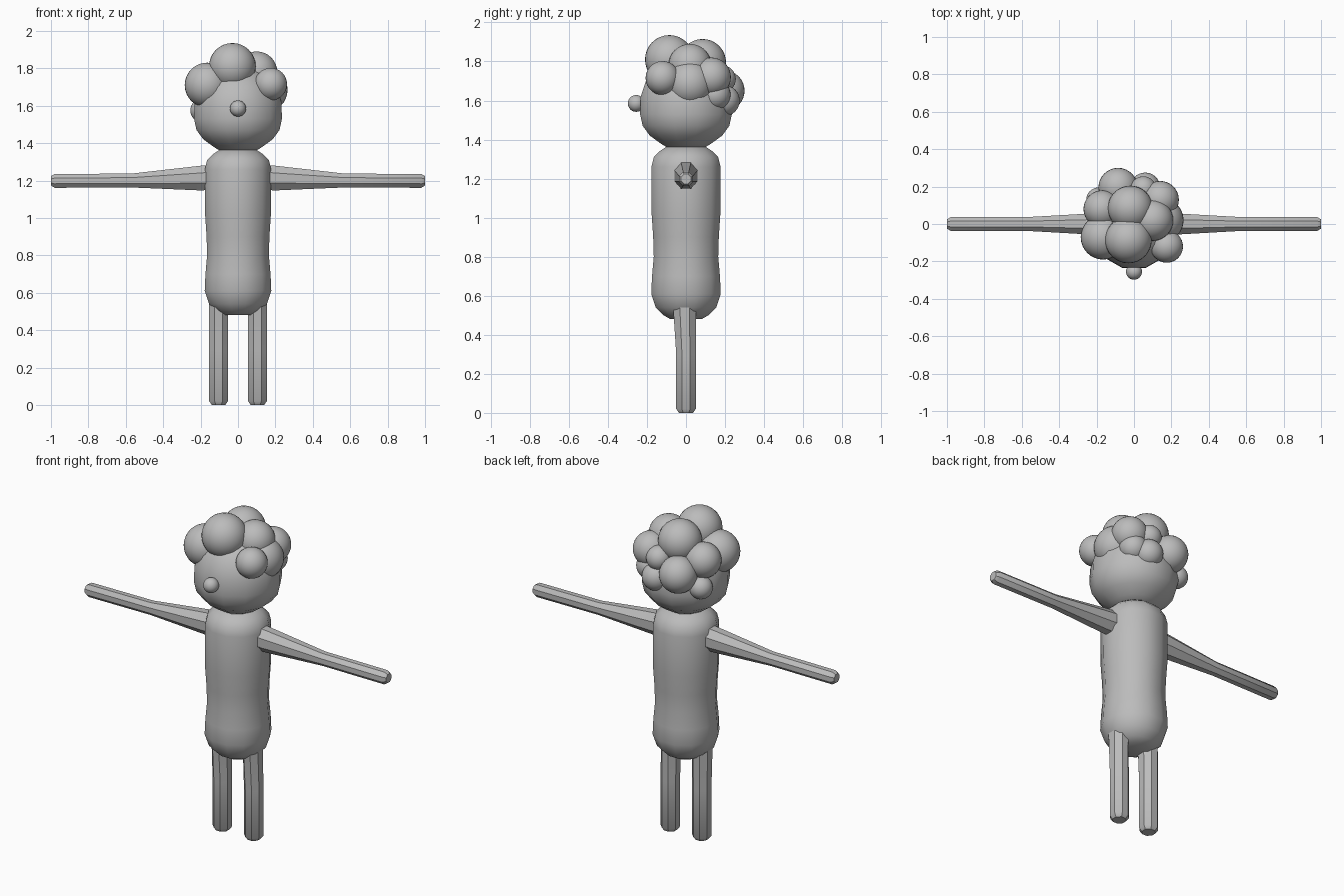
import bpy, bmesh, math
from mathutils import Vector

cube = bpy.data.objects.get("Cube")
if cube:
    bpy.data.objects.remove(cube, do_unlink=True)

grey = bpy.data.materials.new("plain_grey")
grey.use_nodes = True
grey.diffuse_color = (0.5, 0.5, 0.5, 1)
grey.node_tree.nodes["Principled BSDF"].inputs["Base Color"].default_value = (0.5, 0.5, 0.5, 1)


def finish(name, bm, angle):
    """Turn a bmesh into a shaded, coloured object."""
    bmesh.ops.recalc_face_normals(bm, faces=bm.faces)
    mesh = bpy.data.meshes.new(name)
    bm.to_mesh(mesh)
    bm.free()
    mesh.materials.append(grey)
    obj = bpy.data.objects.new(name, mesh)
    bpy.context.collection.objects.link(obj)
    bpy.ops.object.select_all(action='DESELECT')
    obj.select_set(True)
    bpy.context.view_layer.objects.active = obj
    bpy.ops.object.shade_smooth_by_angle(angle=math.radians(angle))
    return obj


def loft(name, rings, sides, place, angle):
    """Skin rings of (position, centre u, centre v, radius u, radius v)."""
    bm = bmesh.new()
    grow = 1 / math.cos(math.pi / sides)
    loops = []
    for t, cu, cv, ru, rv in rings:
        loop = []
        for i in range(sides):
            a = math.tau * (i + 0.5) / sides
            loop.append(bm.verts.new(place(t, cu + ru * grow * math.cos(a),
                                           cv + rv * grow * math.sin(a))))
        loops.append(loop)
    for low, high in zip(loops, loops[1:]):
        for i in range(sides):
            j = (i + 1) % sides
            bm.faces.new((low[i], low[j], high[j], high[i]))
    bm.faces.new(loops[0])
    bm.faces.new(loops[-1])
    return finish(name, bm, angle)


def lathe(name, profile, sides):
    rings = [(z, 0, 0, r, r) for z, r in profile]
    return loft(name, rings, sides, lambda t, u, v: Vector((u, v, t)), 40)


def ball(name, x, y, z, r):
    bm = bmesh.new()
    bmesh.ops.create_uvsphere(bm, u_segments=32, v_segments=16, radius=r)
    bmesh.ops.translate(bm, verts=bm.verts, vec=(x, y, z))
    return finish(name, bm, 40)


# Torso and head
lathe("torso", [(0.48, 0.08), (0.50, 0.115), (0.54, 0.155), (0.61, 0.178),
                (0.70, 0.174), (0.80, 0.165), (0.90, 0.168), (1.02, 0.176),
                (1.26, 0.177), (1.31, 0.165), (1.34, 0.135), (1.37, 0.09)], 12)
lathe("head", [(1.355, 0.09), (1.38, 0.13), (1.42, 0.185), (1.47, 0.222),
               (1.53, 0.235), (1.62, 0.232), (1.70, 0.205), (1.77, 0.15),
               (1.81, 0.07)], 12)
ball("nose", 0, -0.255, 1.585, 0.043)

# Tapered arms and straight legs, one of each per side
arm = [(0.10, 0, 1.22, 0.06, 0.068), (0.20, 0, 1.213, 0.058, 0.066),
       (0.57, 0, 1.2, 0.037, 0.037), (0.98, 0, 1.198, 0.037, 0.037),
       (1.0, 0, 1.198, 0.025, 0.025)]
leg = [(0, 0.104, 0, 0.036, 0.036), (0.02, 0.104, 0, 0.05, 0.05),
       (0.30, 0.104, 0, 0.05, 0.05), (0.56, 0.104, -0.008, 0.05, 0.059)]
for side, s in (("left", 1), ("right", -1)):
    loft(side + "_arm", arm, 8, lambda t, u, v: Vector((s * t, u, v)), 35)
    loft(side + "_leg", leg, 8, lambda t, u, v: Vector((s * u, v, t)), 35)

# Curls of hair: centre and radius
curls = [
    (-0.03, -0.085, 1.81, 0.125),
    (-0.165, -0.07, 1.71, 0.12),
    (0.175, -0.12, 1.715, 0.087),
    (0.10, 0.02, 1.78, 0.11),
    (-0.02, 0.085, 1.795, 0.12),
    (0.145, 0.02, 1.685, 0.12),
    (0.14, 0.13, 1.72, 0.1),
    (0.13, 0.15, 1.63, 0.078),
    (0.06, 0.195, 1.6, 0.08),
    (0.05, 0.185, 1.71, 0.07),
    (-0.085, 0.195, 1.65, 0.105),
    (-0.17, 0.08, 1.715, 0.1),
    (-0.19, 0.13, 1.575, 0.065),
]
for i, curl in enumerate(curls):
    ball("hair_curl_%d" % (i + 1), *curl)
